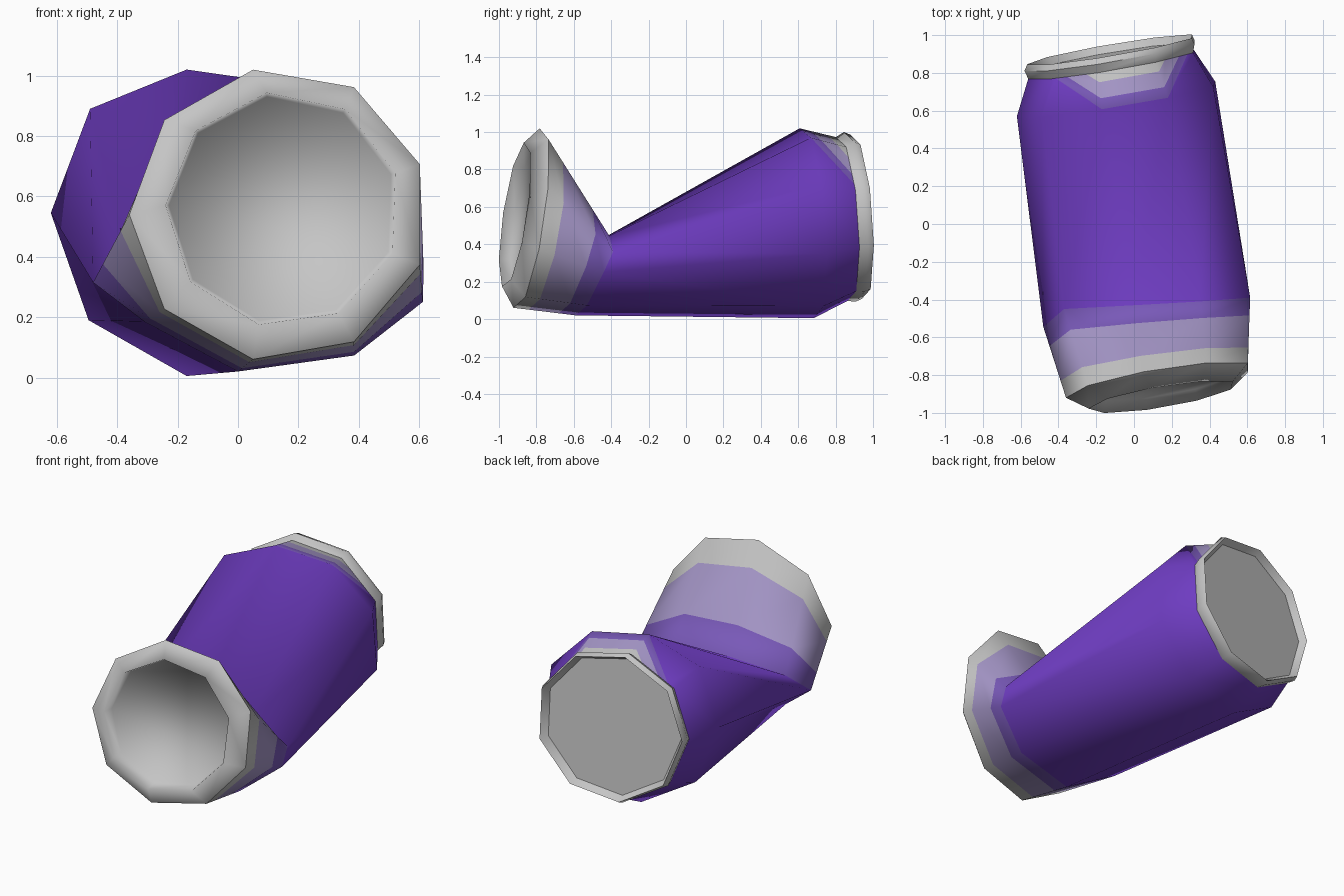
import bpy, bmesh, math
from mathutils import Vector

if "Cube" in bpy.data.objects:
    bpy.data.objects.remove(bpy.data.objects["Cube"])

SIDES = 9


def mat(name, rgb):
    m = bpy.data.materials.new(name)
    m.diffuse_color = (*rgb, 1)
    m.use_nodes = True
    m.node_tree.nodes["Principled BSDF"].inputs["Base Color"].default_value = m.diffuse_color
    return m


MATS = [mat("purple", (0.158, 0.046, 0.54)), mat("mid_purple", (0.19, 0.10, 0.48)),
        mat("lavender", (0.38, 0.31, 0.58)), mat("light_grey", (0.56, 0.56, 0.56))]
PURPLE, MID, LAVENDER, GREY = range(4)


def ring(cx, cy, cz, rx, rz, sx, sz, start=100):
    """Nine-sided ring on a plane tilted by the slopes sx and sz."""
    pts = []
    for k in range(SIDES):
        a = math.radians(start - 40 * k)
        dx, dz = rx * math.cos(a), rz * math.sin(a)
        pts.append(Vector((cx + dx, cy + sx * dx + sz * dz, cz + dz)))
    return pts


def blend(a, b, t):
    return [p.lerp(q, t) for p, q in zip(a, b)]


def face(bm, pts, colour):
    bm.faces.new([bm.verts.new(p) for p in pts]).material_index = colour


def loft(bm, rings, colours, split=()):
    for a, b, c in zip(rings, rings[1:], colours):
        for k in range(SIDES):
            n = (k + 1) % SIDES
            if k in split:
                face(bm, [a[k], a[n], b[n]], c)
                face(bm, [a[k], b[n], b[k]], c)
            else:
                face(bm, [a[k], a[n], b[n], b[k]], c)


def finish(bm, name, angle):
    bmesh.ops.remove_doubles(bm, verts=bm.verts, dist=0.0005)
    me = bpy.data.meshes.new(name)
    bm.to_mesh(me)
    bm.free()
    for m in MATS:
        me.materials.append(m)
    ob = bpy.data.objects.new(name, me)
    bpy.context.collection.objects.link(ob)
    bpy.ops.object.select_all(action='DESELECT')
    ob.select_set(True)
    bpy.context.view_layer.objects.active = ob
    bpy.ops.object.shade_smooth_by_angle(angle=math.radians(angle))


# Cross-sections from the base (front) to the lid (back)
base_edge = ring(0.136, -0.838, 0.54, 0.496, 0.487, 0.165, 0.146)
crest = ring(0.15, -0.915, 0.557, 0.39, 0.39, 0.165, 0.146, 98)
dish_edge = ring(0.148, -0.855, 0.557, 0.377, 0.377, 0.165, 0.146, 98)
crease = [Vector(p) for p in (
    (0.0, -0.43, 0.44), (0.35, -0.41, 0.445), (0.615, -0.39, 0.36),
    (0.612, -0.44, 0.25), (0.385, -0.53, 0.073), (0.0, -0.59, 0.02),
    (-0.31, -0.54, 0.185), (-0.48, -0.545, 0.315), (-0.37, -0.45, 0.415))]
# Shoulder outline (x, z), lying on a tilted plane
shoulder = [Vector((x, 0.57 + 0.162 * (x + 0.62) - 0.074 * (z - 0.545), z)) for x, z in (
    (-0.17, 1.02), (0.18, 0.97), (0.42, 0.72), (0.43, 0.35), (0.19, 0.07),
    (-0.17, 0.005), (-0.495, 0.19), (-0.62, 0.545), (-0.49, 0.89))]
neck = ring(-0.11, 0.845, 0.535, 0.45, 0.445, 0.17, -0.07)
lid_edge = ring(-0.116, 0.89, 0.547, 0.464, 0.46, 0.17, -0.07)
lip = ring(-0.116, 0.922, 0.547, 0.449, 0.446, 0.17, -0.07)
panel = ring(-0.116, 0.88, 0.547, 0.42, 0.42, 0.17, -0.07)

# Base rim and its hollow dish
bm = bmesh.new()
loft(bm, [dish_edge, crest, base_edge], [GREY] * 2)
face(bm, dish_edge[::-1], GREY)
finish(bm, "base_rim", 150)

# Crushed wall: painted bands in front of the crease, then the plain body
bm = bmesh.new()
bands = [blend(base_edge, crease, t) for t in (0, 0.24, 0.73, 1)]
loft(bm, bands, [GREY, LAVENDER, MID])
loft(bm, [crease, shoulder], [PURPLE], split=(1,))

# Shoulder: stepped bands on the top side, fading out in the two side panels
steps = (0, 0.30, 0.74, 1)
fade = (0.85, 0.62, 0.24, 0)
tints = (MID, LAVENDER, GREY)
for k in range(SIDES):
    n = (k + 1) % SIDES
    s0, s1, n0, n1 = shoulder[k], shoulder[n], neck[k], neck[n]
    if k == 0:
        for i, c in enumerate(tints):
            t, u = steps[i], steps[i + 1]
            face(bm, [s0.lerp(n0, t), s1.lerp(n1, t), s1.lerp(n1, u), s0.lerp(n0, u)], c)
    elif k in (1, SIDES - 1):
        near, far, nt, ft = (s0, s1, n0, n1) if k == 1 else (s1, s0, n1, n0)
        panels = [([near, far, ft, nt.lerp(ft, fade[0])], PURPLE)]
        for i, c in enumerate(tints):
            pts = [near.lerp(nt, steps[i]), nt.lerp(ft, fade[i])]
            if i < 2:
                pts.append(nt.lerp(ft, fade[i + 1]))
            panels.append((pts + [near.lerp(nt, steps[i + 1])], c))
        for pts, c in panels:
            face(bm, pts if k == 1 else pts[::-1], c)
    else:
        face(bm, [s0, s1, n1, n0], PURPLE)
finish(bm, "crushed_wall", 100)

# Lid with a thin raised rim around a sunken flat panel
bm = bmesh.new()
loft(bm, [neck, lid_edge, lip, panel], [GREY] * 3)
face(bm, panel, GREY)
finish(bm, "top_lid", 50)
